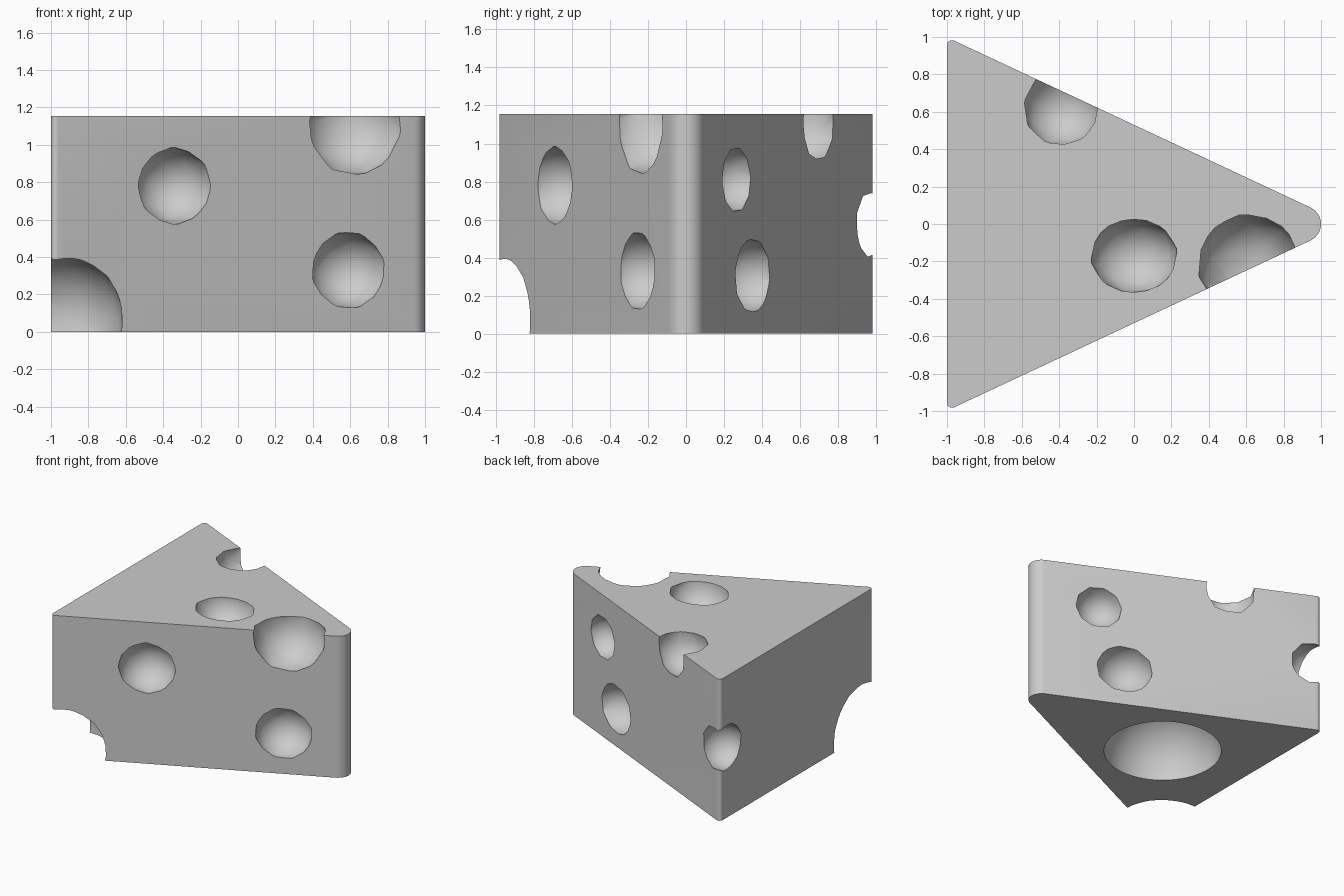
import bpy, bmesh
from math import atan, atan2, cos, sin, pi, hypot
from mathutils import Matrix, Vector, Euler

if "Cube" in bpy.data.objects:
    bpy.data.objects.remove(bpy.data.objects["Cube"])

HEIGHT = 1.155
SLOPE, OFFSET = 0.468, 0.53          # side faces: |y| = OFFSET - SLOPE * x


def arc(cx, cy, r, a0, a1, n):
    return [(cx + r * cos(a0 + (a1 - a0) * i / n), cy + r * sin(a0 + (a1 - a0) * i / n))
            for i in range(n + 1)]


def new_object(name, bm):
    bmesh.ops.recalc_face_normals(bm, faces=bm.faces[:])
    mesh = bpy.data.meshes.new(name)
    bm.to_mesh(mesh)
    bm.free()
    obj = bpy.data.objects.new(name, mesh)
    bpy.context.collection.objects.link(obj)
    return obj


# Wedge: rounded triangle extruded upwards
side_angle = pi / 2 - atan(SLOPE)    # direction of the side face normal
s = sin(atan(SLOPE))
tip_r = (OFFSET / SLOPE - 1) * s / (1 - s)
back_r = 0.027
norm = hypot(SLOPE, 1)
back_y = OFFSET + SLOPE * (1 - back_r) - back_r * norm
profile = arc(1 - tip_r, 0, tip_r, -side_angle, side_angle, 14)
profile += arc(-1 + back_r, back_y, back_r, side_angle, pi, 6)
profile += arc(-1 + back_r, -back_y, back_r, pi, 2 * pi - side_angle, 6)

bm = bmesh.new()
base = bm.faces.new([bm.verts.new((x, y, 0)) for x, y in profile])
top = bmesh.ops.extrude_face_region(bm, geom=[base])
bmesh.ops.translate(bm, vec=(0, 0, HEIGHT),
                    verts=[v for v in top["geom"] if isinstance(v, bmesh.types.BMVert)])
cheese = new_object("cheese_wedge", bm)


def side(x, sign):
    return sign * (OFFSET - SLOPE * x)


# Holes: centre, radii, sphere subdivisions
holes = [
    ((-0.34, side(-0.34, -1), 0.78), (0.22, 0.22, 0.21), 2),    # front upper
    ((0.59, side(0.59, -1), 0.33), (0.22, 0.22, 0.21), 2),      # front lower
    ((0.615, -0.215, 1.11), (0.28, 0.28, 0.28), 2),             # front top edge
    ((0.0, -0.17, HEIGHT), (0.236, 0.205, 0.21), 2),            # top
    ((-0.39, 0.62, 1.10), (0.21, 0.21, 0.21), 2),               # rear top edge
    ((0.566, side(0.566, 1), 0.81), (0.18, 0.18, 0.172), 2),    # rear upper
    ((0.385, side(0.385, 1), 0.305), (0.22, 0.22, 0.20), 2),    # rear lower
    ((-0.97, 0.90, 0.575), (0.19, 0.19, 0.19), 2),              # rear corner
    ((-0.97, -0.83, 0.07), (0.355, 0.355, 0.355), 3),           # front bottom corner
    ((-0.28, 0.0, 0.0), (0.44, 0.44, 0.44), 4),                 # underside
]
bm = bmesh.new()
for i, (centre, radii, sub) in enumerate(holes):
    spin = Euler((0.31 * i + 0.1, 0.17 * i, 0.53 * i)).to_matrix().to_4x4()
    place = Matrix.Translation(Vector(centre)) @ Matrix.Diagonal((*radii, 1)) @ spin
    bmesh.ops.create_icosphere(bm, subdivisions=sub, radius=1.0, matrix=place)
cutter = new_object("hole_cutter", bm)
cutter.hide_render = True

# Cut the holes, then smooth the rounded parts
mod = cheese.modifiers.new("holes", "BOOLEAN")
mod.operation = "DIFFERENCE"
mod.solver = "EXACT"
mod.object = cutter
bpy.ops.object.select_all(action="DESELECT")
cheese.select_set(True)
bpy.context.view_layer.objects.active = cheese
bpy.ops.object.modifier_apply(modifier=mod.name)
bpy.data.objects.remove(cutter)
bpy.ops.object.shade_smooth_by_angle(angle=0.55)
